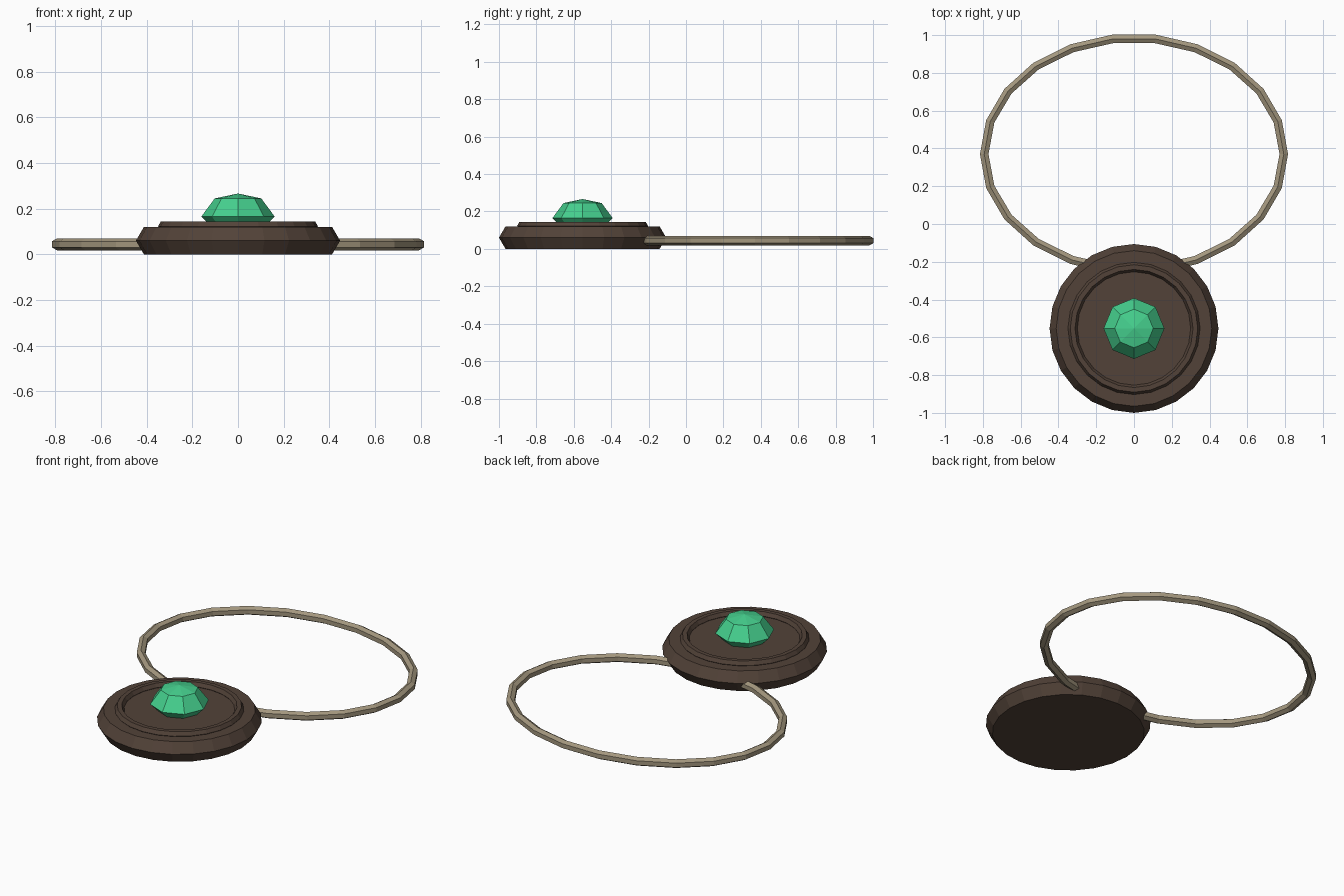
import bpy
from math import sin, cos, pi, tau

if "Cube" in bpy.data.objects:
    bpy.data.objects.remove(bpy.data.objects["Cube"])

DISC_Y = -0.553


def material(name, rgb):
    m = bpy.data.materials.new(name)
    m.diffuse_color = (*rgb, 1)
    m.use_nodes = True
    m.node_tree.nodes["Principled BSDF"].inputs["Base Color"].default_value = m.diffuse_color
    return m


def make_object(name, verts, faces, mat):
    me = bpy.data.meshes.new(name)
    me.from_pydata(verts, [], faces)
    me.materials.append(mat)
    me.update()
    ob = bpy.data.objects.new(name, me)
    bpy.context.collection.objects.link(ob)
    return ob


def lathe(name, profile, sides, mat):
    """Turn (radius, z) points, listed bottom to top, around the disc axis and cap both ends."""
    verts = [(r * cos(tau * i / sides), DISC_Y + r * sin(tau * i / sides), z)
             for r, z in profile for i in range(sides)]
    faces = []
    for k in range(len(profile) - 1):
        for i in range(sides):
            j = (i + 1) % sides
            a, b = k * sides, (k + 1) * sides
            faces.append((a + i, a + j, b + j, b + i))
    faces.append(tuple(reversed(range(sides))))
    top = (len(profile) - 1) * sides
    faces.append(tuple(range(top, top + sides)))
    return make_object(name, verts, faces, mat)


def loop_tube(name, centre, rx, ry, minor, sides, section, turn, mat):
    """Closed elliptical tube; turn rotates the cross-section."""
    cx, cy, cz = centre
    verts, faces = [], []
    for i in range(sides):
        a = tau * i / sides
        for k in range(section):
            t = tau * k / section + turn
            d = minor * cos(t)
            verts.append((cx + (rx + d) * cos(a), cy + (ry + d) * sin(a), cz + minor * sin(t)))
    for i in range(sides):
        n = (i + 1) % sides
        for k in range(section):
            m = (k + 1) % section
            faces.append((i * section + k, n * section + k, n * section + m, i * section + m))
    return make_object(name, verts, faces, mat)


brown = material("dark_brown", (0.085, 0.055, 0.04))
tan = material("cord_tan", (0.37, 0.31, 0.21))
green = material("gem_green", (0.06, 0.63, 0.27))

# Pendant disc with a bevelled rim
lathe("pendant_disc", [(0.412, 0), (0.447, 0.06), (0.412, 0.12)], 24, brown)

# Raised ring on the disc face
loop_tube("raised_ring", (0, DISC_Y, 0.123), 0.325, 0.325, 0.025, 24, 6, 0, brown)

# Faceted gem: pavilion, girdle, crown and a shallow point
lathe("gem", [(0.04, 0.045), (0.161, 0.165), (0.102, 0.245), (0.002, 0.266)], 8, green)

# Cord loop passing into the disc
loop_tube("cord", (0, 0.37, 0.044), 0.793, 0.616, 0.026, 22, 6, pi / 6, tan)
